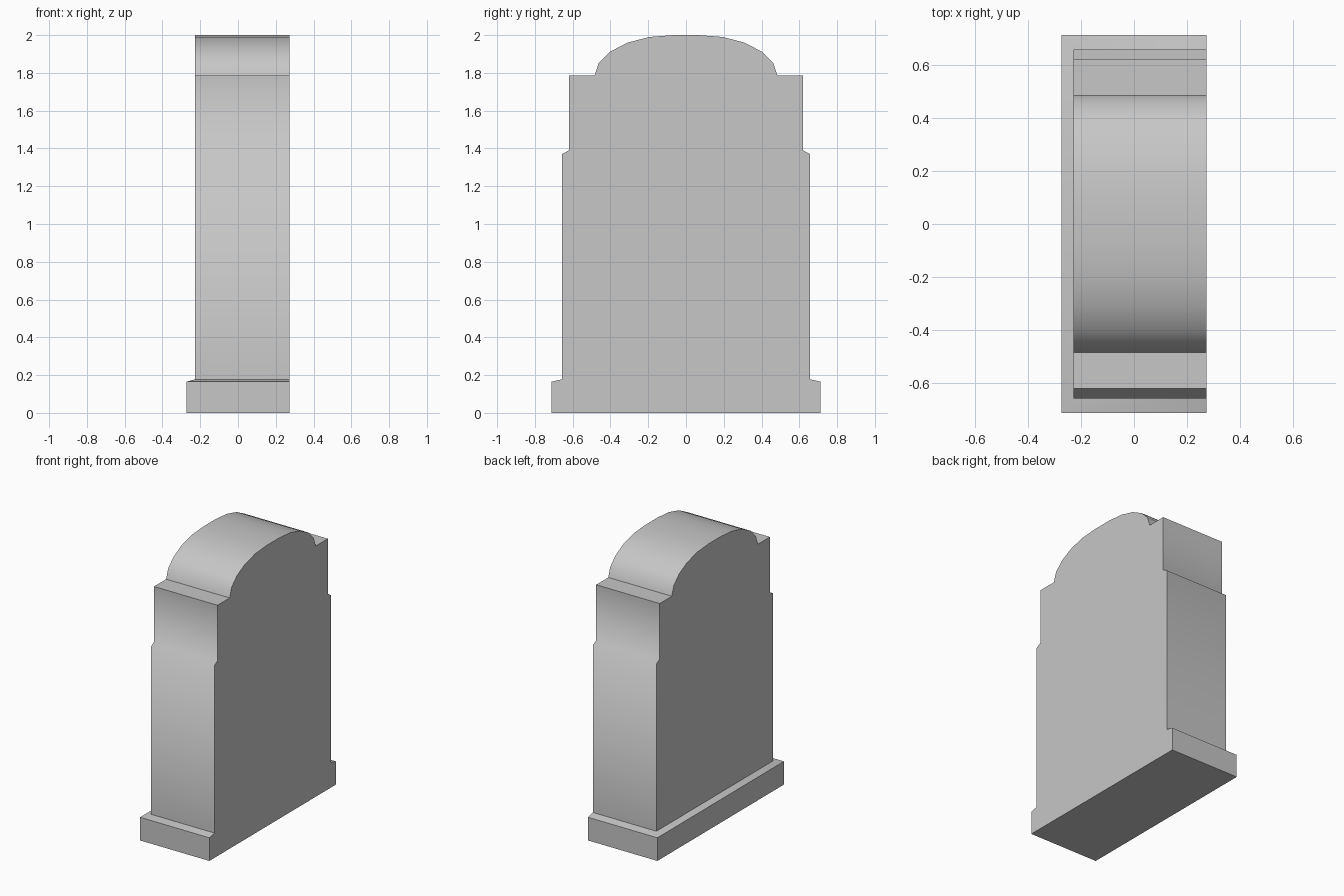
import bpy
import bmesh

cube = bpy.data.objects.get("Cube")
if cube:
    bpy.data.objects.remove(cube, do_unlink=True)

# Stone colour
stone = bpy.data.materials.new("grey stone")
stone.use_nodes = True
GREY = (0.57, 0.57, 0.57, 1)
stone.diffuse_color = GREY
bsdf = stone.node_tree.nodes["Principled BSDF"]
bsdf.inputs["Base Color"].default_value = GREY
bsdf.inputs["Roughness"].default_value = 0.8

FLUSH = 0.273      # plain side, shared by plinth and slab
PLINTH_X = -0.273  # stepped side of plinth
SLAB_X = -0.227    # stepped side of slab
SLAB_Z = 0.178

bm = bmesh.new()


def loft(rings):
    """Join successive rings of points with quads; return their vertices."""
    loops = [[bm.verts.new(p) for p in ring] for ring in rings]
    for a, b in zip(loops, loops[1:]):
        for i in range(len(a)):
            j = (i + 1) % len(a)
            bm.faces.new((a[i], a[j], b[j], b[i]))
    return loops


def rectangle(x, half, z):
    return [(x, -half, z), (FLUSH, -half, z), (FLUSH, half, z), (x, half, z)]


# Plinth with a gently sloped top
plinth = loft([rectangle(PLINTH_X, 0.712, 0),
               rectangle(PLINTH_X, 0.712, 0.165),
               rectangle(SLAB_X, 0.657, SLAB_Z)])
bm.faces.new(plinth[0])

# Slab: half outline from foot to crown, mirrored, then carried across x
half = [(0.657, SLAB_Z), (0.657, 1.37), (0.62, 1.39), (0.62, 1.785),
        (0.484, 1.785), (0.462, 1.852), (0.402, 1.912), (0.31, 1.96),
        (0.195, 1.99), (0.068, 2.0)]
outline = half + [(-y, z) for y, z in reversed(half)]
loops = [[bm.verts.new((x, y, z)) for y, z in outline] for x in (SLAB_X, FLUSH)]
for i in range(len(outline) - 1):
    bm.faces.new((loops[0][i], loops[0][i + 1], loops[1][i + 1], loops[1][i]))
for loop in loops:
    bm.faces.new(loop)

# Weld slab to plinth
bmesh.ops.remove_doubles(bm, verts=bm.verts, dist=0.0005)
bmesh.ops.recalc_face_normals(bm, faces=bm.faces)

mesh = bpy.data.meshes.new("arched_slab_on_plinth")
bm.to_mesh(mesh)
bm.free()
mesh.materials.append(stone)
slab = bpy.data.objects.new("arched_slab_on_plinth", mesh)
bpy.context.collection.objects.link(slab)

# Smooth arch and side chamfers, sharp corners elsewhere
bpy.ops.object.select_all(action="DESELECT")
slab.select_set(True)
bpy.context.view_layer.objects.active = slab
bpy.ops.object.shade_smooth_by_angle(angle=1.13)
